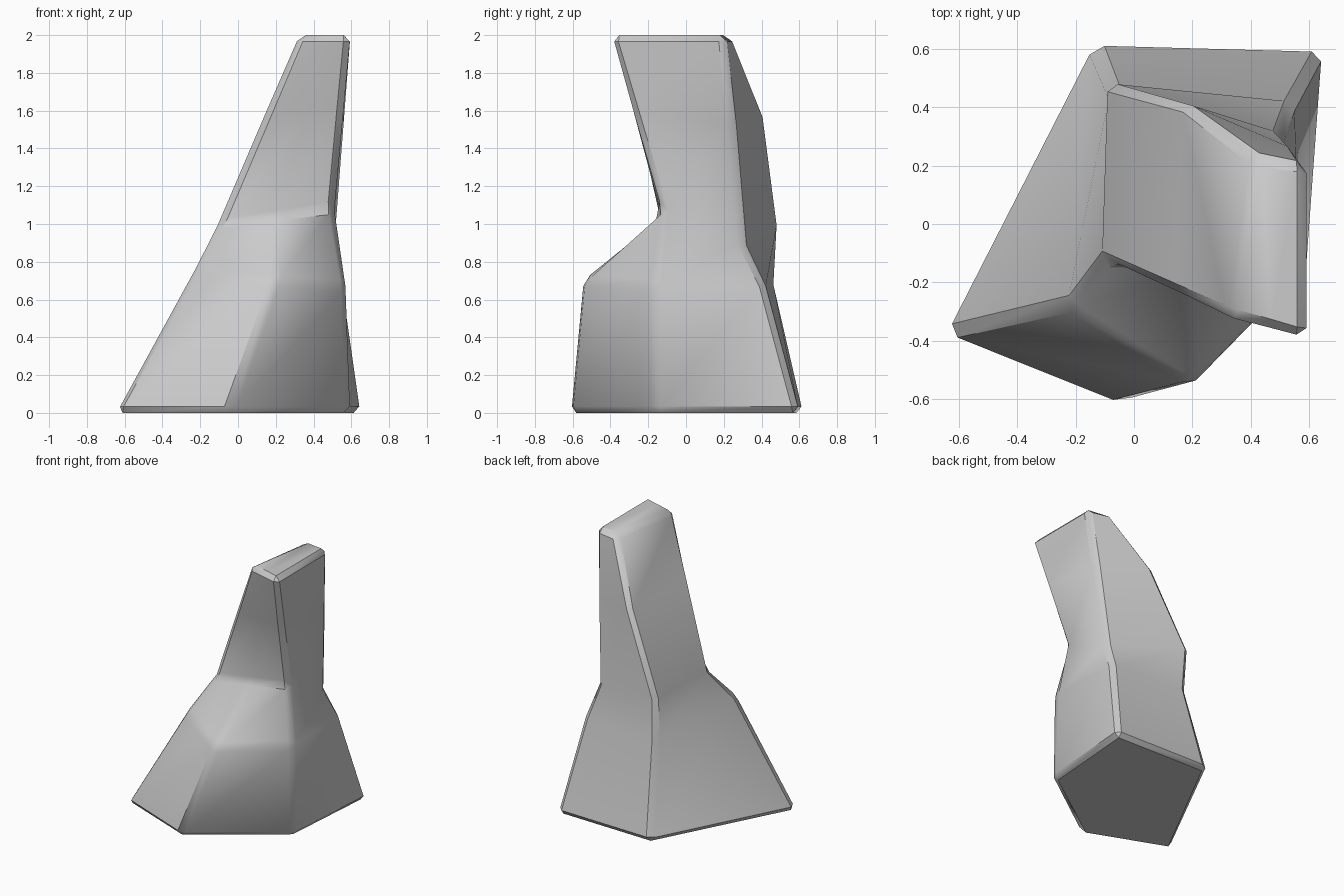
import bpy, bmesh
from mathutils import Vector

if "Cube" in bpy.data.objects:
    bpy.data.objects.remove(bpy.data.objects["Cube"])

# Five-sided cross-sections, corners in order: left, front, right, back right, back left
foot = [(-.66, -.38, 0), (-.05, -.62, 0), (.59, -.17, 0), (.65, .6, 0), (-.14, .62, 0)]
shoulder = [(-.23, -.28, .77), (.20, -.56, .70), (.57, -.17, .67), (.55, .42, .67), (-.08, .465, .68)]
neck = [(-.11, -.13, .99), (.22, -.13, 1.04), (.51, -.13, 1.09), (.51, .31, .88), (-.09, .49, 1.0)]
top = [(.32, -.32, 2), (.46, -.36, 2), (.595, -.40, 2), (.595, .21, 2), (.41, .235, 2)]
# Upper bend: straight between neck and top except the bulging back-left ridge
bend = [Vector(a).lerp(Vector(b), .57) for a, b in zip(neck, top)]
bend[4] = Vector((.17, .42, 1.57))

# Rock body lofted through the sections
bm = bmesh.new()
rings = [[bm.verts.new(p) for p in sec] for sec in (foot, shoulder, neck, bend, top)]
for lo, hi in zip(rings, rings[1:]):
    for i in range(5):
        j = (i + 1) % 5
        bm.faces.new((lo[i], lo[j], hi[j], hi[i]))
bm.faces.new(rings[0][::-1])
bm.faces.new(rings[-1])
bmesh.ops.recalc_face_normals(bm, faces=bm.faces)

mesh = bpy.data.meshes.new("leaning_rock")
bm.to_mesh(mesh)
bm.free()
rock = bpy.data.objects.new("leaning_rock", mesh)
bpy.context.collection.objects.link(rock)

# Worn, chamfered edges
bevel = rock.modifiers.new("chamfer", 'BEVEL')
bevel.width = .035
bevel.segments = 1
bevel.limit_method = 'ANGLE'
bevel.angle_limit = .3

bpy.context.view_layer.objects.active = rock
rock.select_set(True)
bpy.ops.object.modifier_apply(modifier=bevel.name)
bpy.ops.object.shade_smooth_by_angle(angle=.6)
